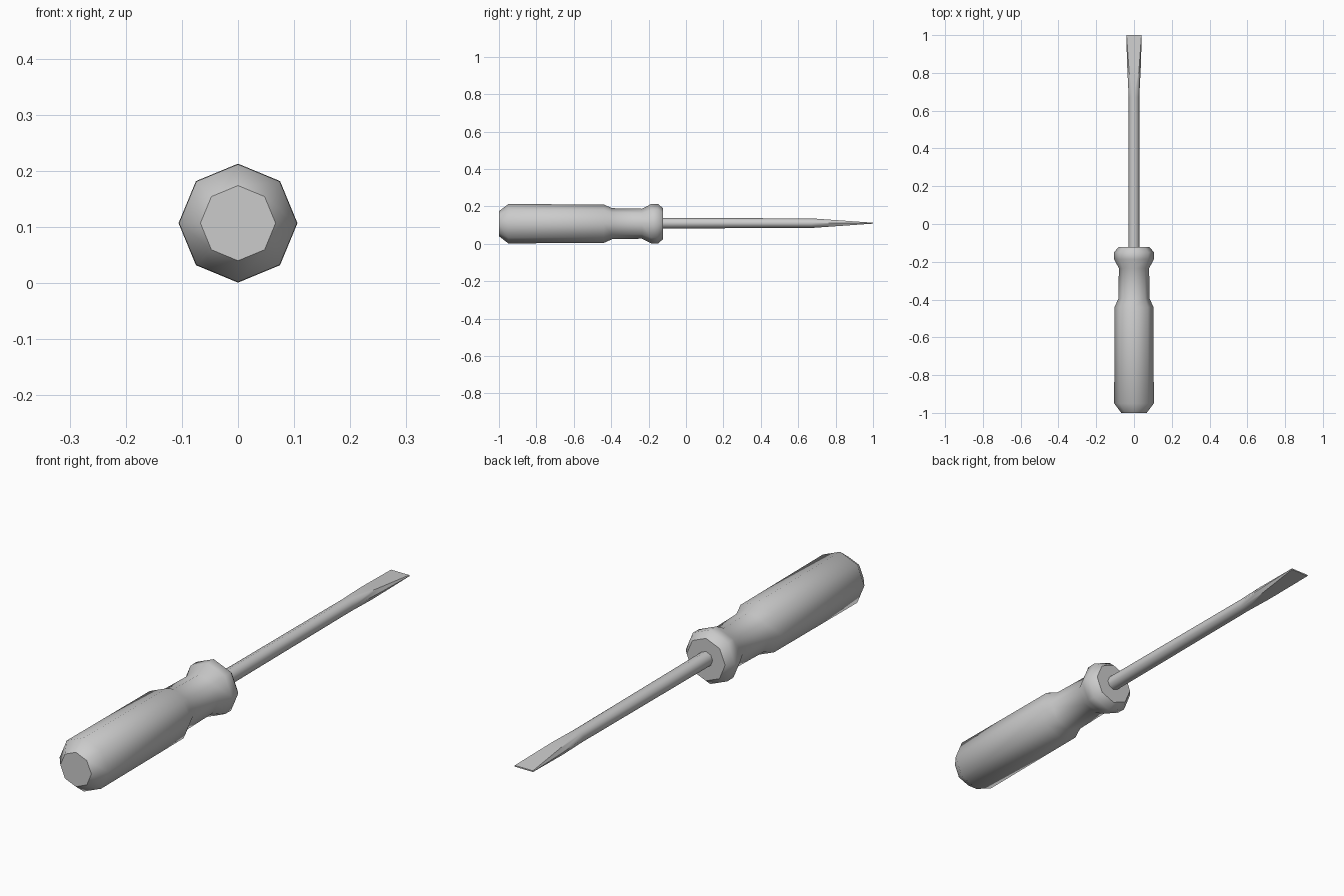
import bpy, bmesh, math
from mathutils import Vector

if "Cube" in bpy.data.objects:
    bpy.data.objects.remove(bpy.data.objects["Cube"])

AXIS_Z = 0.107
SIDES = 8


def loft(bm, sections):
    """Join octagonal rings (y, half width, half height) into a capped tube."""
    rings = []
    for y, rx, rz in sections:
        rings.append([bm.verts.new((rx * math.sin(k * math.tau / SIDES), y,
                                    rz * math.cos(k * math.tau / SIDES)))
                      for k in range(SIDES)])
    for a, b in zip(rings, rings[1:]):
        for k in range(SIDES):
            n = (k + 1) % SIDES
            bm.faces.new((a[k], a[n], b[n], b[k]))
    bm.faces.new(rings[0])
    bm.faces.new(rings[-1])


def finish(bm, name, z, angle):
    bmesh.ops.recalc_face_normals(bm, faces=bm.faces)
    mesh = bpy.data.meshes.new(name)
    bm.to_mesh(mesh)
    bm.free()
    obj = bpy.data.objects.new(name, mesh)
    obj.location.z = z
    bpy.context.collection.objects.link(obj)
    bpy.ops.object.select_all(action='DESELECT')
    obj.select_set(True)
    bpy.context.view_layer.objects.active = obj
    bpy.ops.object.shade_smooth_by_angle(angle=math.radians(angle))


# Handle: grip, narrow waist and front collar
profile = [(-1.0, 0.067), (-0.95, 0.105), (-0.44, 0.103), (-0.395, 0.083),
           (-0.235, 0.080), (-0.187, 0.105), (-0.15, 0.106), (-0.123, 0.083)]
bm = bmesh.new()
loft(bm, [(y, r, r) for y, r in profile])
finish(bm, "handle", AXIS_Z, 48)

# Shaft: round rod that widens into the blade
bm = bmesh.new()
loft(bm, [(-0.16, 0.029, 0.029), (0.67, 0.028, 0.025),
          (0.83, 0.036, 0.025), (1.0, 0.041, 0.025)])
# Flat blade: slice a wedge off both sides
for side in (1, -1):
    bmesh.ops.recalc_face_normals(bm, faces=bm.faces)
    cut = bmesh.ops.bisect_plane(
        bm, geom=bm.verts[:] + bm.edges[:] + bm.faces[:],
        plane_co=Vector((0, 1.0, side * 0.0025)),
        plane_no=Vector((0, 0.0225, side * 0.32)), clear_outer=True)
    edges = [e for e in cut["geom_cut"] if isinstance(e, bmesh.types.BMEdge)]
    bmesh.ops.contextual_create(bm, geom=edges)
finish(bm, "shaft_and_blade", AXIS_Z + 0.003, 48)
